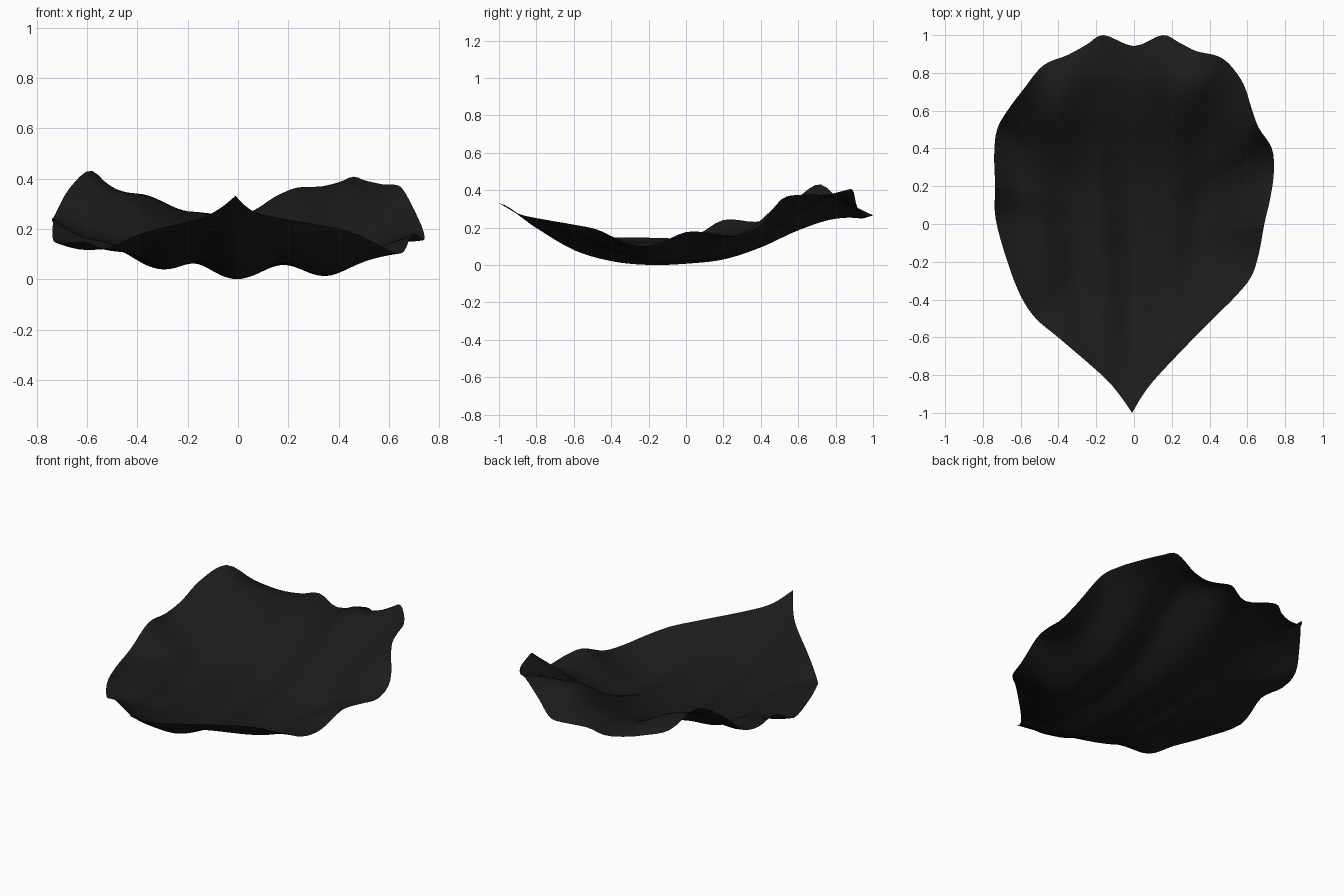
import bpy, bmesh, math

if "Cube" in bpy.data.objects:
    bpy.data.objects.remove(bpy.data.objects["Cube"])

# Petal rim, counter-clockwise from the tip (x, y, z)
RIM = [(-.01, -1, .34), (.05, -.9, .285), (.13, -.8, .26), (.32, -.6, .225), (.44, -.48, .2),
       (.54, -.38, .155), (.62, -.28, .115), (.66, -.16, .12), (.69, 0, .185), (.72, .13, .18),
       (.74, .27, .165), (.73, .4, .22), (.66, .51, .36), (.62, .62, .385), (.58, .74, .385),
       (.51, .84, .4), (.44, .89, .412), (.33, .915, .32), (.24, .96, .27), (.15, 1, .275),
       (0, .942, .257), (-.16, 1, .275), (-.25, .95, .27), (-.35, .895, .285), (-.48, .84, .33),
       (-.58, .72, .44), (-.67, .6, .37), (-.725, .5, .27), (-.74, .37, .24), (-.735, .2, .25),
       (-.733, .03, .16), (-.67, -.2, .155), (-.6, -.38, .155), (-.52, -.5, .13),
       (-.39, -.61, .19), (-.17, -.8, .245), (-.08, -.9, .285)]
# Height of the midrib at y = -1, -0.8 ... 1
SPINE = [.34, .19, .07, .015, 0, .01, .035, .10, .19, .255, .27]


def spline(a, b, c, d, t):
    return b + .5 * t * (c - a + t * (2*a - 5*b + 4*c - d + t * (3*(b - c) + d - a)))


def spine(y):
    f = min(max((y + 1) / .2, 0), 9.9999)
    i = int(f)
    p = [SPINE[min(max(i + k, 0), 10)] for k in (-1, 0, 1, 2)]
    return spline(*p, f - i)


def bump(x, y, cx, cy, wx, wy):
    return math.exp(-((x - cx) / wx) ** 2 - ((y - cy) / wy) ** 2)


def height(x, y, s, lift, wave):
    # bowl rising to the averaged rim, with the rim's own ruffle kept near the edge
    z = spine(y) + s ** 2 * lift + s ** 5 * wave
    # lengthwise folds: ridges beside the midrib that spread towards the back
    spread = .18 + .06 * y
    folds = .055 * bump(x, y, spread, .1, .11, .8) + .06 * bump(x, y, -spread, -.1, .1, .6)
    folds += .055 * bump(x, y, -.49 - .12 * y, -.1, .11, .45)
    folds += .04 * bump(x, y, .6, .25, .12, .35) - .025 * bump(x, y, .37 + .1 * y, 0, .1, .55)
    # soft swells near the back
    folds += .1 * bump(x, y, .23, .8, .15, .28) + .09 * bump(x, y, -.38, .72, .13, .32)
    folds += .03 * bump(x, y, .46, .76, .12, .15)
    return z + folds * (1 - s ** 8)


# Smooth rim
SUB, RINGS = 4, 32
n = len(RIM)
rim = []
for i in range(n):
    p = [RIM[(i + k) % n] for k in (-1, 0, 1, 2)]
    if i == 0:                      # keep the tip sharp
        p[0] = p[1]
    if i == n - 1:
        p[3] = p[2]
    for j in range(SUB):
        rim.append([spline(*[q[a] for q in p], j / SUB) for a in range(3)])
m = len(rim)
rise = [e[2] - spine(e[1]) for e in rim]
lift = rise
for _ in range(2):
    lift = [sum(lift[(i + k) % m] for k in range(-8, 9)) / 17 for i in range(m)]

# Petal sheet: rings from the centre out to the rim
bm = bmesh.new()
centre = bm.verts.new((0, 0, height(0, 0, 0, 0, 0)))
rings = []
for r in range(1, RINGS + 1):
    s = r / RINGS
    rings.append([bm.verts.new((s*e[0], s*e[1], height(s*e[0], s*e[1], s, a, b - a)))
                  for e, a, b in zip(rim, lift, rise)])
for i in range(m):
    k = (i + 1) % m
    bm.faces.new((centre, rings[0][i], rings[0][k]))
    for a, b in zip(rings, rings[1:]):
        bm.faces.new((a[i], b[i], b[k], a[k]))
low = min(v.co.z for v in bm.verts)
for v in bm.verts:
    v.co.z -= low
for f in bm.faces:
    f.smooth = True

mesh = bpy.data.meshes.new("petal")
bm.to_mesh(mesh)
bm.free()
petal = bpy.data.objects.new("petal", mesh)
bpy.context.collection.objects.link(petal)
black = bpy.data.materials.new("soft black")
black.diffuse_color = (.011, .011, .011, 1)
black.use_nodes = True
black.node_tree.nodes["Principled BSDF"].inputs["Base Color"].default_value = black.diffuse_color
mesh.materials.append(black)
